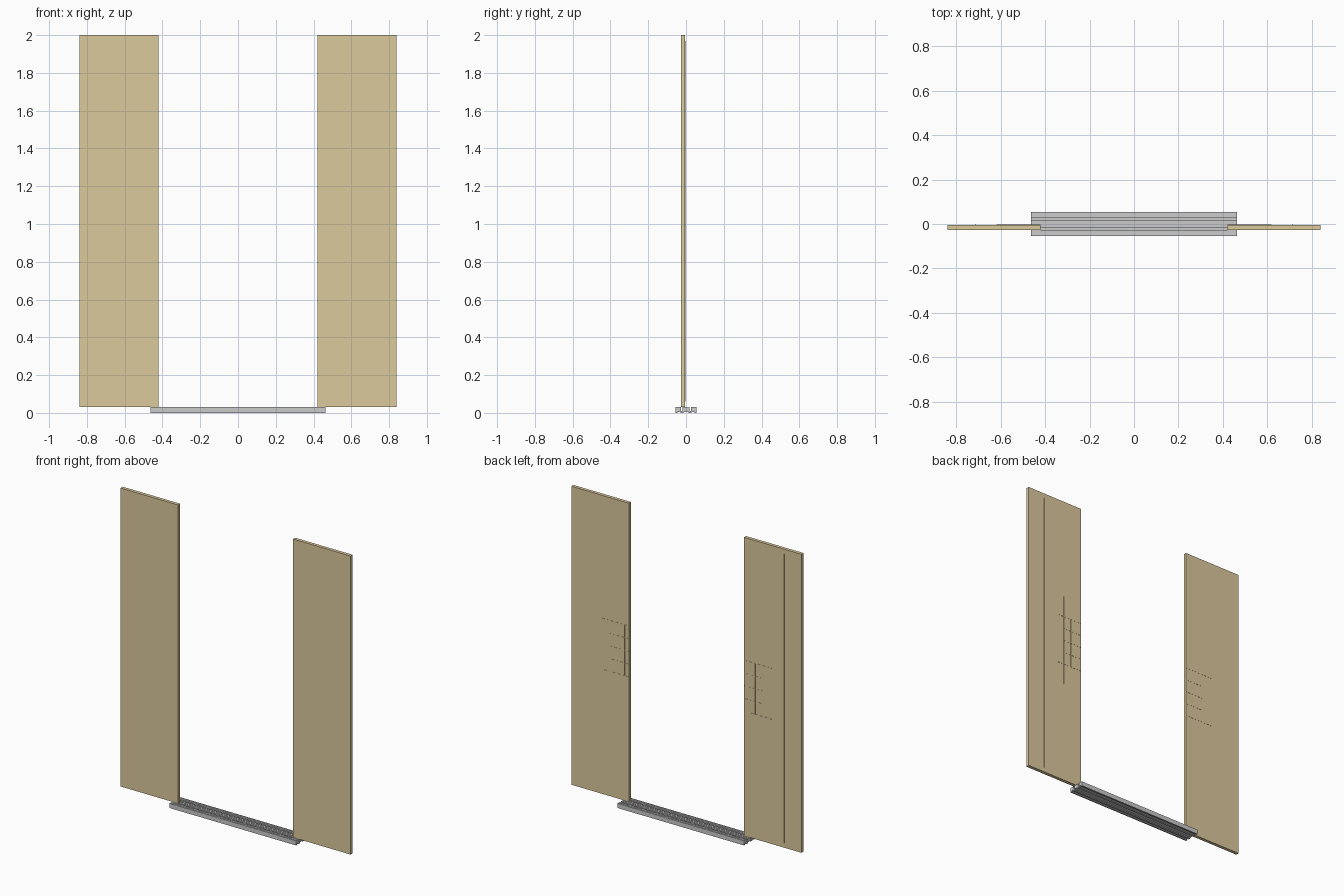
import bpy, bmesh

if "Cube" in bpy.data.objects:
    bpy.data.objects.remove(bpy.data.objects["Cube"])

tan = bpy.data.materials.new("door_tan")
tan.diffuse_color = (0.72, 0.59, 0.34, 1)
tan.use_nodes = True
tan.node_tree.nodes["Principled BSDF"].inputs["Base Color"].default_value = tan.diffuse_color


def box(name, x, y, z, mat=None):
    """Box from (min, max) ranges on each axis."""
    bm = bmesh.new()
    bmesh.ops.create_cube(bm, size=1)
    for v in bm.verts:
        v.co = [(r[0] + r[1]) / 2 + c * (r[1] - r[0]) for c, r in zip(v.co, (x, y, z))]
    return finish(name, bm, mat)


def finish(name, bm, mat=None):
    bmesh.ops.recalc_face_normals(bm, faces=bm.faces)
    me = bpy.data.meshes.new(name)
    bm.to_mesh(me)
    bm.free()
    ob = bpy.data.objects.new(name, me)
    bpy.context.collection.objects.link(ob)
    if mat:
        me.materials.append(mat)
    return ob


# Sill: one cross-section (y, z) extruded along x
TOP, HALF = 0.03, 0.055
section = [(-HALF, 0), (-HALF, TOP)]


def ribs(y0, y1, count):
    """Fine anti-slip flutes across a tread."""
    step = (y1 - y0) / count
    for i in range(count):
        a = y0 + i * step
        section.extend([(a + step * 0.35, TOP), (a + step * 0.35, TOP - 0.0015),
                        (a + step * 0.65, TOP - 0.0015), (a + step * 0.65, TOP)])


def track(y):
    """Deep guide groove."""
    section.extend([(y - 0.004, TOP), (y - 0.004, 0.01), (y + 0.004, 0.01), (y + 0.004, TOP)])


ribs(-0.053, -0.027, 5)
track(-0.022)
ribs(-0.017, 0.017, 6)
track(0.022)
ribs(0.027, 0.053, 5)
section += [(HALF, TOP), (HALF, 0)]
# Underside recesses between the feet
for a, b in ((0.045, 0.03), (0.014, -0.014), (-0.03, -0.045)):
    section += [(a, 0), (a, 0.006), (b, 0.006), (b, 0)]

bm = bmesh.new()
face = bm.faces.new([bm.verts.new((-0.463, y, z)) for y, z in section])
side = bmesh.ops.extrude_face_region(bm, geom=[face])["geom"]
bmesh.ops.translate(bm, verts=[g for g in side if isinstance(g, bmesh.types.BMVert)], vec=(0.926, 0, 0))
finish("door_sill", bm)

# Two door leaves with thin stiffening details on the back
BACK = -0.004
for s, label in ((-1, "left"), (1, "right")):
    def leaf_box(part, x, y, z):
        return box(f"{label}_{part}", sorted((s * x[0], s * x[1])), y, z, tan)

    leaf_box("door_leaf", (0.42, 0.84), (-0.026, BACK), (0.03, 2.0))
    rear = (BACK - 0.001, BACK + 0.001)
    leaf_box("back_seam", (0.712, 0.715), rear, (0.06, 1.97))
    leaf_box("centre_stiffener", (0.556, 0.559), rear, (0.71, 1.33))
    for i in range(5):
        z = 0.85 + i * 0.084
        leaf_box(f"back_rail_{i}", (0.421, 0.62 if i in (0, 4) else 0.556), rear, (z, z + 0.004))
    for i, x in enumerate((0.45, 0.5)):
        leaf_box(f"back_stile_{i}", (x, x + 0.003), rear, (0.854, 1.186))
